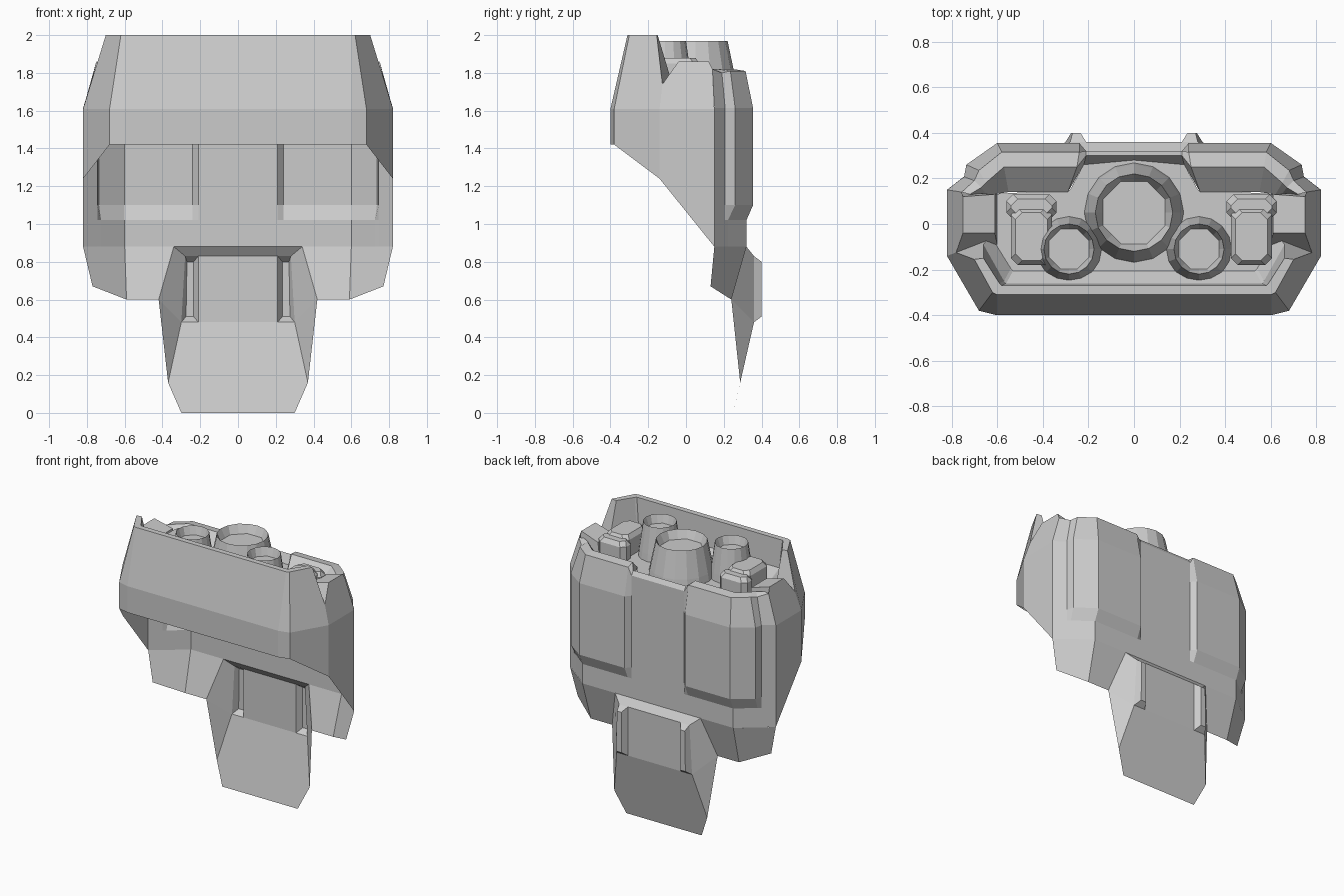
import bpy, bmesh
from math import cos, sin, pi

if "Cube" in bpy.data.objects:
    bpy.data.objects.remove(bpy.data.objects["Cube"])

FLOOR = 1.73


def build(name, polys, mirror=False):
    """Weld polygons given as corner points into one object."""
    bm = bmesh.new()
    for p in polys:
        pts = []
        for q in p:
            if q not in pts:
                pts.append(q)
        if len(pts) > 2:
            bm.faces.new([bm.verts.new(q) for q in pts])
    bmesh.ops.remove_doubles(bm, verts=bm.verts[:], dist=0.0005)
    bmesh.ops.recalc_face_normals(bm, faces=bm.faces[:])
    me = bpy.data.meshes.new(name)
    bm.to_mesh(me)
    bm.free()
    ob = bpy.data.objects.new(name, me)
    bpy.context.collection.objects.link(ob)
    if mirror:
        m = ob.modifiers.new("mirror", 'MIRROR')
        m.use_clip = True
    return ob


def strips(rows, closed=False):
    """Quads between successive rows of points."""
    out = []
    for a, b in zip(rows, rows[1:]):
        n = len(a)
        for i in range(n if closed else n - 1):
            j = (i + 1) % n
            out.append([a[i], a[j], b[j], b[i]])
    return out


def row(xy, z):
    return [(x, y, z) for x, y in xy]


# Front plate with its upper rim, thickness and inner wall
plate = strips([
    row([(0, -.205), (.53, -.205), (.54, -.195), (.63, -.05)], FLOOR),
    row([(0, -.26), (.56, -.26), (.57, -.25), (.66, -.09)], 1.80),
    row([(0, -.27), (.58, -.27), (.59, -.26), (.66, -.15)], 2),
    row([(0, -.31), (.60, -.31), (.62, -.30), (.70, -.155)], 2),
])
plate += strips([
    row([(0, -.31), (.60, -.31), (.62, -.30)], 2),
    row([(0, -.40), (.60, -.40), (.68, -.38)], 1.61),
    row([(0, -.40), (.60, -.40), (.68, -.38)], 1.42),
])
tip, notch = (.70, -.155, 2), (.78, -.125, 1.74)
plate += [
    [(.62, -.30, 2), tip, notch, (.82, -.14, 1.61), (.68, -.38, 1.61)],
    [(.68, -.38, 1.61), (.82, -.14, 1.61), (.82, -.14, 1.24), (.68, -.38, 1.42)],
    [tip, notch, (.63, -.05, FLOOR), (.66, -.09, 1.80), (.66, -.15, 2)],
]
build("front_plate", plate, True)

# Side walls
build("side_wall", [
    [(.82, -.14, 1.61), notch, (.75, -.04, 1.86), (.75, .12, 1.86),
     (.755, .14, 1.82), (.82, .15, 1.61)],
    [(.82, -.14, 1.61), (.82, .15, 1.61), (.82, .15, .88), (.82, -.14, 1.24)],
], True)

# Back wall with the raised panels, hollow from inside
base = [(0, .32), (.21, .32), (.24, .32), (.60, .32), (.725, .222), (.745, .207), (.82, .15)]
raised = [(0, .32), (.21, .32), (.24, .355), (.60, .355), (.735, .26), (.745, .207), (.82, .15)]
shoulder = [(0, .32, 1.76), (.21, .32, 1.76), (.24, .315, 1.81), (.58, .315, 1.81),
            (.68, .235, 1.81), (.70, .19, 1.80), (.755, .14, 1.82)]
crest = [(0, .30, 1.79), (.21, .30, 1.79), (.25, .25, 1.82), (.57, .25, 1.82),
         (.65, .18, 1.82), (.67, .16, 1.82), (.72, .13, 1.82)]
inner = [(0, .28, FLOOR), (.22, .26, FLOOR), (.29, .14, FLOOR), (.55, .14, FLOOR),
         (.62, .13, FLOOR), (.64, .12, FLOOR), (.68, .11, FLOOR)]
back = strips([row(base, .88), row(base, 1.02), row(raised, 1.10),
               row(raised, 1.615), shoulder, crest, inner])
# Lower skirt leaving a gap for the tongue
back += [
    [(.34, .32, .88), (.60, .32, .88), (.59, .24, .60), (.42, .24, .60)],
    [(.60, .32, .88), (.82, .15, .88), (.77, .13, .67), (.59, .24, .60)],
]
build("back_wall", back, True)

# Tongue with folded wings
A1, B1, C1 = (.34, .32, .88), (.28, .36, .83), (.30, .36, .48)
W, D = (.42, .24, .60), (.37, .287, .16)
B, C = (.21, .36, .83), (.21, .36, .48)
tongue = [
    [(0, .32, .88), A1, B1, B, (0, .36, .83)],
    [A1, W, C1, B1],
    [W, D, C1],
    [(0, .36, .83), B, C, (0, .36, .48)],
    [(0, .36, .48), C, C1, D, (.30, .25, 0), (0, .25, 0)],
]
# Raised hollow ribs on the tongue
rib_top = [(.235, .40, .80), (.27, .40, .80), (.275, .40, .51), (.235, .40, .51)]
tongue += strips([[B, B1, C1, C], rib_top], True) + [rib_top]
build("tongue", tongue, True)

# Floor inside the rim
build("floor", [row([(0, -.21), (.53, -.21), (.63, -.08), (.76, -.08),
                     (.76, .12), (.64, .13), (.28, .15), (.21, .28), (0, .29)], FLOOR)], True)

# Side tabs on the upper edge
lo = [(.60, -.09, FLOOR), notch, (.76, .14, FLOOR), (.60, .13, FLOOR)]
hi = [(.61, -.04, 1.82), (.75, -.04, 1.86), (.75, .12, 1.86), (.61, .13, 1.82)]
build("side_tab", strips([lo, hi], True) + [hi], True)


# Tapered canisters with an eight-sided recessed cap
def canister(name, cx, cy, radii):
    n = 16
    rings = []
    for k, (r, z) in enumerate(zip(radii, (FLOOR, 1.78, 1.97, 1.91))):
        ring = []
        for j in range(n):
            f = cos(pi / 8) if k == 3 and j % 2 == 0 else 1
            a = 2 * pi * j / n
            ring.append((cx + r * f * cos(a), cy + r * f * sin(a), z))
        rings.append(ring)
    build(name, strips(rings, True) + [rings[-1]])


canister("large_canister", 0, .05, (.218, .21, .17, .148))
for side, s in (("left", -1), ("right", 1)):
    canister(side + "_small_canister", s * .285, -.11, (.143, .137, .11, .095))


# Small chamfered boxes
def chamfer_box(name, cx, hx, y0, y1, top, c=.03):
    def ring(i, z):
        x, a, b = hx - i, y0 + i, y1 - i
        return row([(cx - x + c, a), (cx + x - c, a), (cx + x, a + c), (cx + x, b - c),
                    (cx + x - c, b), (cx - x + c, b), (cx - x, b - c), (cx - x, a + c)], z)
    rings = [ring(0, FLOOR), ring(0, top - .03), ring(.02, top)]
    build(name, strips(rings, True) + [rings[-1]])


for side, cx in (("left", -.45), ("right", .515)):
    chamfer_box(side + "_box_body", cx, .09, -.18, .07, 1.88)
    chamfer_box(side + "_box_head", cx, .11, .02, .13, 1.86)
